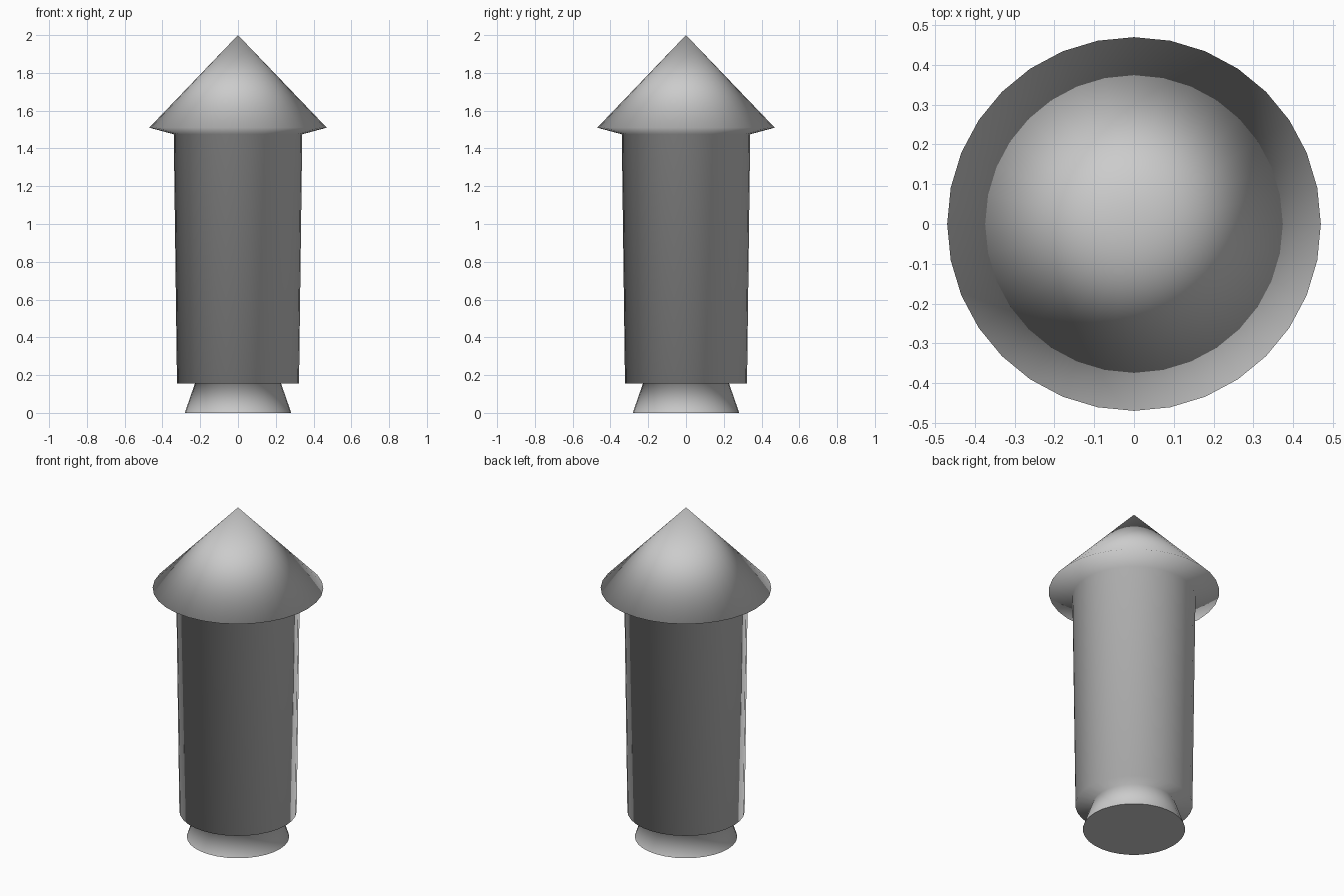
import bpy, bmesh
from math import cos, sin, pi

if "Cube" in bpy.data.objects:
    bpy.data.objects.remove(bpy.data.objects["Cube"])

SIDES = 32
# (radius, height) outline: nozzle, body, overhanging nose rim
PROFILE = [(0.282, 0.0), (0.228, 0.155), (0.323, 0.155), (0.34, 1.475), (0.47, 1.51)]
TIP_HEIGHT = 2.0

bm = bmesh.new()
rings = [[bm.verts.new((r * cos(2 * pi * i / SIDES), r * sin(2 * pi * i / SIDES), z))
          for i in range(SIDES)] for r, z in PROFILE]

# Smooth walls of nozzle and body
for low, high in zip(rings, rings[1:]):
    for i in range(SIDES):
        j = (i + 1) % SIDES
        bm.faces.new((low[i], low[j], high[j], high[i])).smooth = True

# Pointed nose
tip = bm.verts.new((0, 0, TIP_HEIGHT))
for i in range(SIDES):
    bm.faces.new((rings[-1][i], rings[-1][(i + 1) % SIDES], tip)).smooth = True

# Flat nozzle base with a sharp border
base = bm.faces.new(rings[0][::-1])
base.smooth = False
for e in base.edges:
    e.smooth = False

mesh = bpy.data.meshes.new("rocket_body")
bm.to_mesh(mesh)
bm.free()
rocket = bpy.data.objects.new("rocket_body", mesh)
bpy.context.collection.objects.link(rocket)
